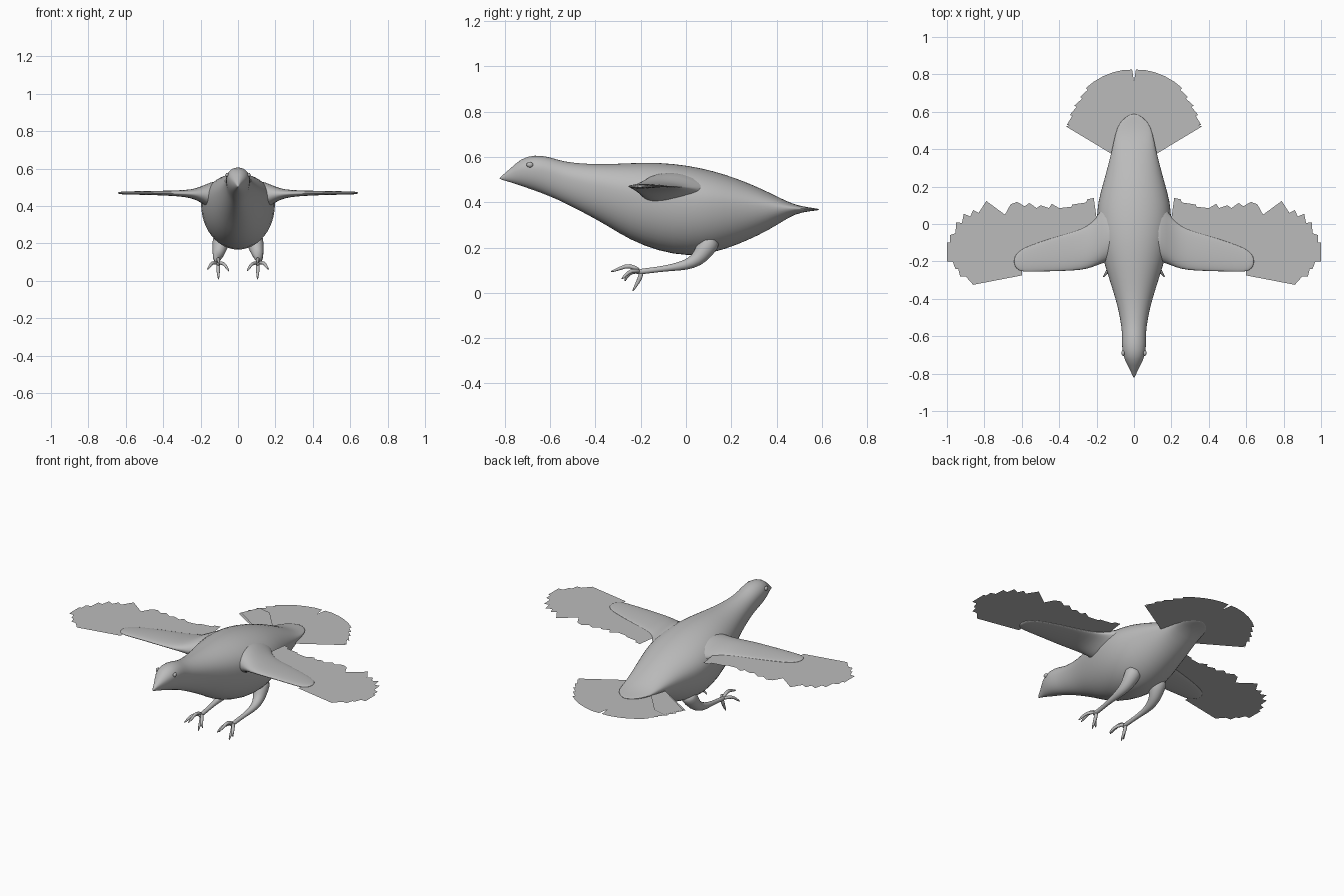
import bpy, bmesh, math
from mathutils import Vector

cube = bpy.data.objects.get("Cube")
if cube:
    bpy.data.objects.remove(cube, do_unlink=True)

grey = bpy.data.materials.new("plain grey")
grey.use_nodes = True
grey.diffuse_color = (0.5, 0.5, 0.5, 1)
grey.node_tree.nodes["Principled BSDF"].inputs["Base Color"].default_value = (0.5, 0.5, 0.5, 1)


def finish(bm, name, smooth=True, subdiv=0):
    mesh = bpy.data.meshes.new(name)
    bm.to_mesh(mesh)
    bm.free()
    mesh.materials.append(grey)
    for p in mesh.polygons:
        p.use_smooth = smooth
    ob = bpy.data.objects.new(name, mesh)
    bpy.context.collection.objects.link(ob)
    if subdiv:
        ob.modifiers.new("Smooth", "SUBSURF").levels = subdiv
        ob.modifiers["Smooth"].render_levels = subdiv
    return ob


def loft(name, rings, subdiv=1):
    """Skin a list of equal-length point rings and cap both ends."""
    bm = bmesh.new()
    loops = [[bm.verts.new(p) for p in ring] for ring in rings]
    n = len(loops[0])
    for a, b in zip(loops, loops[1:]):
        for i in range(n):
            bm.faces.new((a[i], a[(i + 1) % n], b[(i + 1) % n], b[i]))
    bm.faces.new(loops[0])
    bm.faces.new(loops[-1])
    bmesh.ops.recalc_face_normals(bm, faces=bm.faces)
    return finish(bm, name, True, subdiv)


def tube(name, path, sides=8):
    """Round limb through (x, y, z, radius) points."""
    pts = [Vector(p[:3]) for p in path]
    rings = []
    for i, p in enumerate(pts):
        d = (pts[min(i + 1, len(pts) - 1)] - pts[max(i - 1, 0)]).normalized()
        u = d.cross(Vector((1, 0, 0.3))).normalized()
        v = d.cross(u)
        r = path[i][3]
        rings.append([p + r * (u * math.cos(t) + v * math.sin(t))
                      for t in (2 * math.pi * k / sides for k in range(sides))])
    return loft(name, rings)


def sheet(name, outline, z):
    """Flat upward-facing feather sheet."""
    bm = bmesh.new()
    f = bm.faces.new([bm.verts.new((x, y, z)) for x, y in outline])
    f.normal_update()
    if f.normal.z < 0:
        f.normal_flip()
    bmesh.ops.triangulate(bm, faces=bm.faces[:])
    return finish(bm, name, False)


# Body with head, beak and rump: y, top, bottom, half width
body = [(-.825, .508, .502, .003), (-.78, .545, .490, .020), (-.73, .594, .472, .050),
        (-.67, .611, .452, .066), (-.60, .601, .425, .064), (-.55, .581, .403, .067),
        (-.45, .570, .352, .085), (-.35, .569, .297, .115), (-.25, .574, .232, .148),
        (-.12, .578, .181, .187), (.01, .564, .158, .204), (.12, .540, .174, .195),
        (.22, .508, .208, .165), (.32, .467, .252, .138), (.41, .422, .303, .115),
        (.48, .388, .350, .102), (.55, .376, .361, .078), (.59, .371, .365, .015)]
rings = []
for y, top, bot, w in body:
    mid = bot + (top - bot) * 0.62
    ring = []
    for k in range(24):
        c, s = math.cos(k * math.pi / 12), math.sin(k * math.pi / 12)
        ring.append((w * c, y, mid + s * ((top - mid) if s > 0 else (mid - bot))))
    rings.append(ring)
loft("body", rings)

# Fleshy wing arm: x, front edge, back edge, centre height, half thickness
arm = [(.08, -.20, .16, .45, .095), (.15, -.205, .11, .455, .072), (.20, -.225, .04, .462, .040),
       (.25, -.243, -.008, .466, .022), (.32, -.252, -.04, .468, .015), (.45, -.255, -.075, .470, .011),
       (.56, -.257, -.115, .470, .009), (.615, -.256, -.14, .470, .008), (.643, -.22, -.18, .470, .005)]

# Jagged flight feather outline, from the inner trailing edge round to the leading edge
flight = [(.12, -.10), (.20, .03), (.215, .139), (.25, .132), (.255, .115), (.33, .104), (.335, .092),
          (.40, .085), (.44, .108), (.455, .085), (.50, .10), (.52, .085), (.56, .112), (.585, .095),
          (.625, .118), (.66, .105), (.69, .05), (.79, .123), (.83, .06), (.86, .075), (.875, .04),
          (.91, .055), (.92, .005), (.95, .01), (.955, -.05), (.985, -.06), (.985, -.10), (1, -.10),
          (1, -.20), (.97, -.20), (.955, -.24), (.94, -.24), (.93, -.28), (.90, -.28), (.86, -.325),
          (.60, -.275), (.60, -.20)]

# Leg and toes, left side: x, y, z, radius
leg = [(.085, .12, .25, .055), (.095, .08, .185, .045), (.105, .05, .145, .033), (.112, 0, .122, .024),
       (.112, -.06, .112, .016), (.108, -.13, .102, .012), (.106, -.20, .094, .014), (.106, -.225, .09, .008)]
toes = {
    "middle_toe": [(.106, -.20, .095, .012), (.106, -.25, .125, .011), (.104, -.29, .108, .009), (.104, -.335, .092, .004)],
    "outer_toe": [(.108, -.20, .095, .012), (.140, -.245, .10, .010), (.152, -.27, .075, .008), (.165, -.285, .06, .003)],
    "inner_toe": [(.104, -.20, .095, .012), (.075, -.24, .095, .010), (.060, -.265, .07, .008), (.048, -.27, .05, .003)],
    "back_toe": [(.106, -.195, .095, .012), (.106, -.205, .06, .011), (.105, -.22, .035, .008), (.104, -.237, .005, .003)],
}

for side, tag in ((1, "left"), (-1, "right")):
    rings = []
    for x, y0, y1, z, h in arm:
        ring = []
        for k in range(16):
            c, s = math.cos(k * math.pi / 8), math.sin(k * math.pi / 8)
            # thicker towards the leading edge
            ring.append((side * x, (y0 + y1) / 2 + c * (y1 - y0) / 2, z + s * h * (1 - .25 * c)))
        rings.append(ring)
    loft(tag + "_wing_arm", rings)
    sheet(tag + "_flight_feathers", [(side * x, y) for x, y in flight], .470)

    tube(tag + "_leg", [(side * x, y, z, r) for x, y, z, r in leg], 10)
    for toe, path in toes.items():
        tube(tag + "_" + toe, [(side * x, y, z, r) for x, y, z, r in path])

    # Eye: small bulge lying on the side of the head
    bm = bmesh.new()
    bmesh.ops.create_uvsphere(bm, u_segments=12, v_segments=8, radius=.015)
    for v in bm.verts:
        v.co = (side * .058 + v.co.x * .6, -.69 + v.co.y, .566 + v.co.z * .8)
    finish(bm, tag + "_eye")

    # Half of the tail fan, with stepped feather tips and a centre notch
    fan = [(0, .36), (0, .76), (.010, .825)]
    for i in range(1, 10):
        a = math.radians(90 - i * 8.6)
        r = .378 if i < 6 else .368
        fan.append((r * math.cos(a), .45 + r * math.sin(a)))
        if i >= 5:
            fan.append(((r - .014) * math.cos(a), .45 + (r - .014) * math.sin(a)))
    fan += [(.364, .522), (.12, .375)]
    sheet(tag + "_tail_fan", [(side * x, y) for x, y in fan], .366)

# Loose outer tail feather overlapping the right half
sheet("overlapping_tail_feather", [(-.10, .48), (-.22, .62), (-.30, .64), (-.35, .53), (-.13, .385)], .370)
